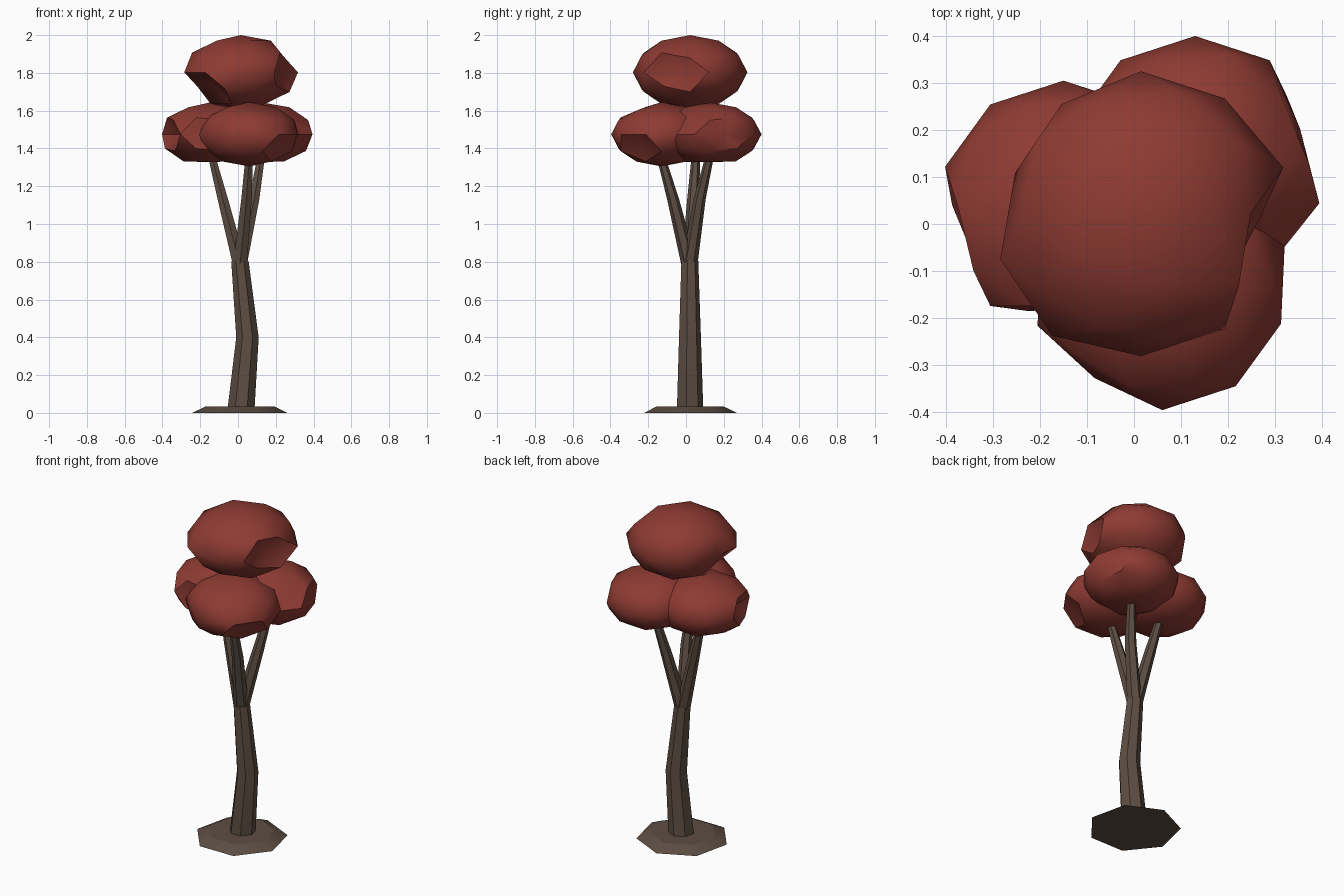
import bpy
import bmesh
from math import cos, sin, pi, radians
from mathutils import Vector

cube = bpy.data.objects.get("Cube")
if cube:
    bpy.data.objects.remove(cube, do_unlink=True)


def make_material(name, color):
    mat = bpy.data.materials.new(name)
    mat.use_nodes = True
    mat.diffuse_color = color
    mat.node_tree.nodes["Principled BSDF"].inputs["Base Color"].default_value = color
    return mat


bark = make_material("bark brown", (0.108, 0.075, 0.055, 1))
foliage = make_material("leaf red", (0.27, 0.043, 0.033, 1))


def finish(bm, name, mat, angle):
    bmesh.ops.recalc_face_normals(bm, faces=bm.faces)
    mesh = bpy.data.meshes.new(name)
    bm.to_mesh(mesh)
    bm.free()
    mesh.materials.append(mat)
    obj = bpy.data.objects.new(name, mesh)
    bpy.context.collection.objects.link(obj)
    bpy.ops.object.select_all(action='DESELECT')
    obj.select_set(True)
    bpy.context.view_layer.objects.active = obj
    bpy.ops.object.shade_smooth_by_angle(angle=radians(angle))
    return obj


def tapered_stem(name, stations, sides=7):
    """Loft horizontal polygons through (x, y, z, radius) stations."""
    bm = bmesh.new()
    rings = []
    for x, y, z, r in stations:
        angles = [pi / 2 + 2 * pi * i / sides for i in range(sides)]
        rings.append([bm.verts.new((x + r * cos(a), y + r * sin(a), z)) for a in angles])
    for low, high in zip(rings, rings[1:]):
        for i in range(sides):
            j = (i + 1) % sides
            bm.faces.new((low[i], low[j], high[j], high[i]))
    bm.faces.new(rings[0])
    bm.faces.new(rings[-1])
    return finish(bm, name, bark, 25)


def leaf_cluster(name, center, width, height, dents):
    """Flattened faceted ball; dents are (azimuth, unit height, push factor)."""
    bm = bmesh.new()
    bmesh.ops.create_icosphere(bm, subdivisions=2, radius=1)
    dirs = {v: v.co.normalized() for v in bm.verts}
    for azimuth, level, push in dents:
        a, flat = radians(azimuth), (1 - level * level) ** 0.5
        aim = Vector((flat * cos(a), flat * sin(a), level))
        vert = max(dirs, key=lambda v: dirs[v].dot(aim))
        vert.co *= push
    for v in bm.verts:
        v.co = Vector(center) + Vector((v.co.x * width, v.co.y * width, v.co.z * height))
    return finish(bm, name, foliage, 42)


# Ground disc and bent trunk
tapered_stem("ground_disc", [(0.01, 0.012, 0, 0.258), (0.01, 0.012, 0.035, 0.185)])
tapered_stem("trunk", [(0.017, 0.018, 0.03, 0.073),
                       (0.05, 0.018, 0.4, 0.061),
                       (0.01, 0.018, 0.805, 0.047)])

# Three branches: elbow and tip positions
branches = {
    "right_branch": ((-0.08, 0.038), (-0.15, 0.055)),
    "front_branch": ((0.045, -0.068), (0.062, -0.145)),
    "left_branch": ((0.085, 0.072), (0.13, 0.135)),
}
for name, (elbow, tip) in branches.items():
    tapered_stem(name, [(0.01, 0.018, 0.78, 0.042),
                        (*elbow, 1.13, 0.032),
                        (*tip, 1.4, 0.021)], 6)

# Leaf clusters on the branches and crown
leaf_cluster("right_leaves", (-0.15, 0.04, 1.475), 0.265, 0.168,
             [(198, 0, 0.62), (270, 0, 0.8), (0, -1, 0.88)])
leaf_cluster("front_leaves", (0.06, -0.13, 1.475), 0.266, 0.17,
             [(198, 0, 1.05), (234, 0, 0.92), (18, 0, 1.03),
              (324, -0.45, 0.78), (252, 0.85, 0.9)])
leaf_cluster("left_leaves", (0.13, 0.13, 1.475), 0.27, 0.168,
             [(18, 0, 0.87), (342, 0, 1.03), (324, 0.53, 0.8), (0, -1, 0.88)])
leaf_cluster("crown_leaves", (0.015, 0.022, 1.803), 0.303, 0.197,
             [(342, 0, 0.62), (0, 0.45, 0.86), (216, -0.53, 0.68),
              (180, -0.45, 0.85), (324, -0.45, 0.85), (18, 0, 1.05),
              (234, 0, 1.06), (198, 0, 1.04), (162, 0, 0.93), (126, 0, 0.95)])
